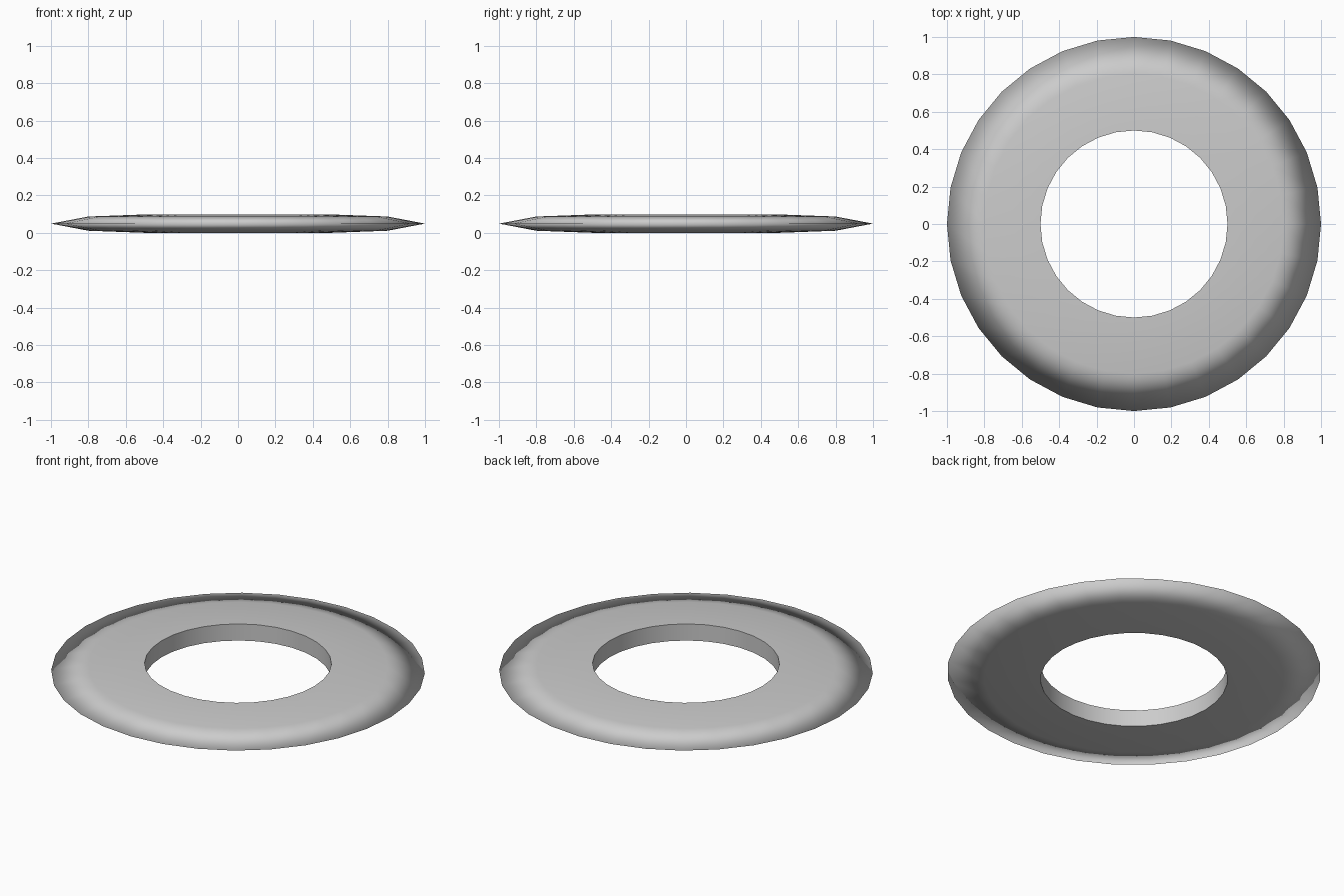
import bpy, bmesh, math

if "Cube" in bpy.data.objects:
    bpy.data.objects.remove(bpy.data.objects["Cube"])

SIDES = 32
# Ring cross-section (radius, height): hole wall, gentle crown, tapered rim
PROFILE = [(0.5, 0.0), (0.8, 0.011), (1.0, 0.049), (0.8, 0.087), (0.5, 0.098)]

bm = bmesh.new()
rings = []
for r, z in PROFILE:
    rings.append([bm.verts.new((r * math.cos(2 * math.pi * i / SIDES),
                                r * math.sin(2 * math.pi * i / SIDES), z))
                  for i in range(SIDES)])

# Skin neighbouring rings, closing the profile through the hole wall
for k, ring in enumerate(rings):
    nxt = rings[(k + 1) % len(rings)]
    for i in range(SIDES):
        j = (i + 1) % SIDES
        bm.faces.new((ring[i], ring[j], nxt[j], nxt[i])).smooth = True
bmesh.ops.recalc_face_normals(bm, faces=bm.faces)

# Crisp hole edges, smooth rim
for ring in (rings[0], rings[-1]):
    for i in range(SIDES):
        bm.edges.get((ring[i], ring[(i + 1) % SIDES])).smooth = False

mesh = bpy.data.meshes.new("throwing_ring")
bm.to_mesh(mesh)
bm.free()
ring_obj = bpy.data.objects.new("throwing_ring", mesh)
bpy.context.collection.objects.link(ring_obj)
